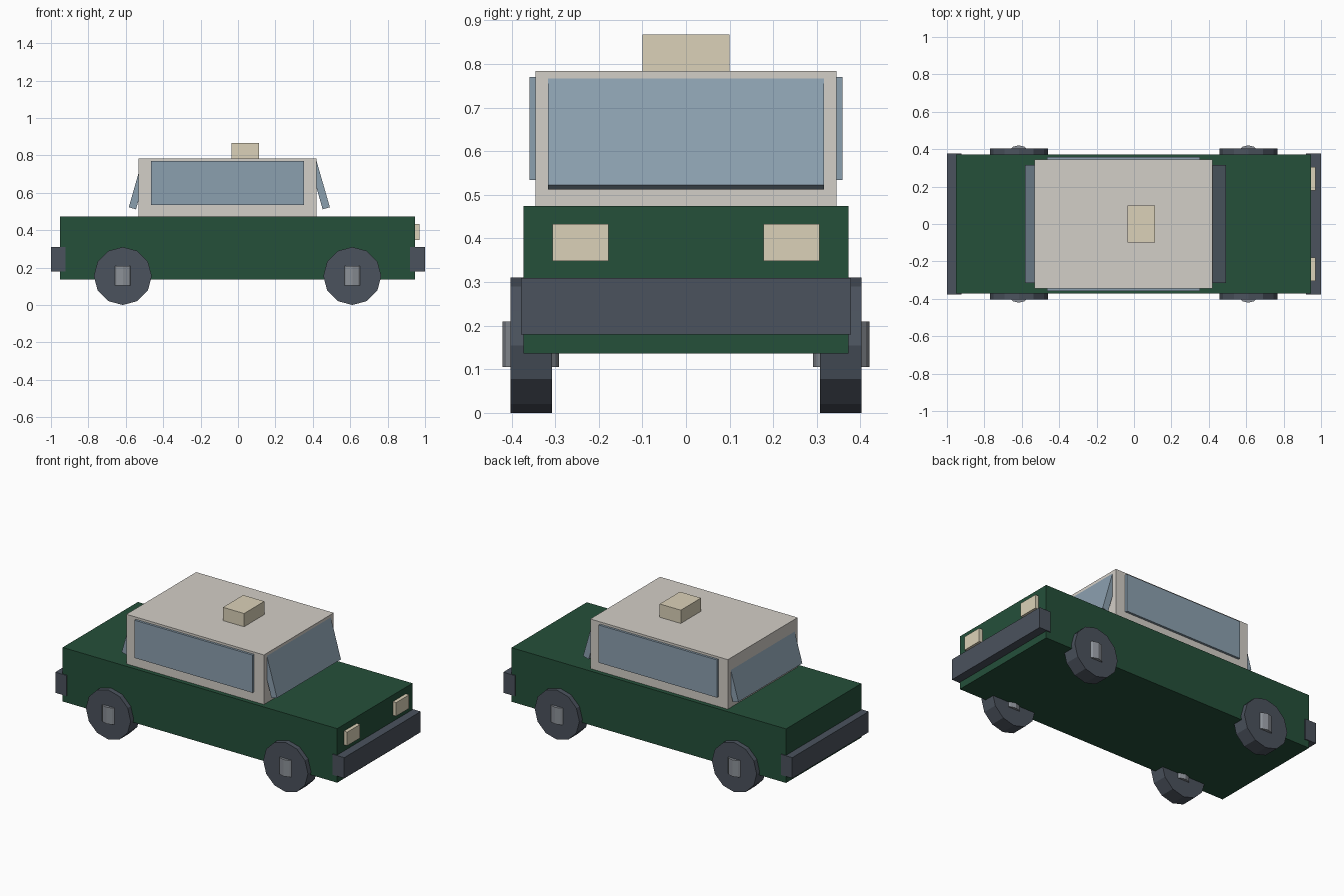
import bpy
import math

if "Cube" in bpy.data.objects:
    bpy.data.objects.remove(bpy.data.objects["Cube"])


def material(name, rgb):
    m = bpy.data.materials.new(name)
    m.diffuse_color = (*rgb, 1)
    m.use_nodes = True
    m.node_tree.nodes["Principled BSDF"].inputs["Base Color"].default_value = m.diffuse_color
    return m


GREEN = material("green_paint", (0.018, 0.08, 0.042))
CREAM = material("cream_paint", (0.65, 0.62, 0.57))
GLASS = material("blue_glass", (0.26, 0.35, 0.43))
DARK = material("dark_rubber", (0.07, 0.085, 0.11))
LAMP = material("lamp_cream", (0.71, 0.64, 0.48))
STEEL = material("hub_steel", (0.26, 0.28, 0.31))


def finish(name, mat):
    ob = bpy.context.object
    ob.name = name
    ob.data.materials.append(mat)
    return ob


def box(name, x, y, z, mat, tilt=0):
    """Box from (min, max) ranges, tilted about its own y axis."""
    ranges = (x, y, z)
    bpy.ops.mesh.primitive_cube_add(
        size=1, location=[(a + b) / 2 for a, b in ranges], rotation=(0, tilt, 0))
    ob = finish(name, mat)
    ob.scale = [b - a for a, b in ranges]
    return ob


def cylinder(name, radius, depth, loc, mat, rot=(0, 0, 0)):
    bpy.ops.mesh.primitive_cylinder_add(
        vertices=12, radius=radius, depth=depth, location=loc, rotation=rot)
    return finish(name, mat)


# Body, cabin and roof sign
box("body", (-0.953, 0.947), (-0.372, 0.372), (0.136, 0.474), GREEN)
box("cabin", (-0.531, 0.421), (-0.345, 0.345), (0.465, 0.784), CREAM)
box("roof_sign", (-0.034, 0.112), (-0.1, 0.1), (0.775, 0.867), LAMP)

# Sloping front and rear glass
for name, cx, side in (("windshield", 0.436, 1), ("rear_window", -0.529, -1)):
    box(name, (cx - 0.02, cx + 0.02), (-0.316, 0.316), (0.512, 0.772),
        GLASS, tilt=-side * math.radians(16))

# Bumpers
box("front_bumper", (0.92, 1.0), (-0.378, 0.378), (0.18, 0.309), DARK)
box("rear_bumper", (-1.0, -0.922), (-0.378, 0.378), (0.18, 0.309), DARK)

# Parts mirrored left and right
for label, s in (("right", -1), ("left", 1)):
    def span(a, b):
        return tuple(sorted((s * a, s * b)))

    box(f"side_window_{label}", (-0.465, 0.353), span(0.33, 0.359), (0.534, 0.77), GLASS)
    box(f"headlight_{label}", (0.93, 0.97), span(0.178, 0.306), (0.348, 0.433), LAMP)
    # Wheels with upright hub drums showing through both faces
    for end, x in (("rear", -0.616), ("front", 0.611)):
        cylinder(f"wheel_{end}_{label}", 0.155, 0.095, (x, s * 0.355, 0.155),
                 DARK, (math.pi / 2, 0, 0))
        cylinder(f"hub_{end}_{label}", 0.065, 0.104, (x, s * 0.356, 0.157), STEEL)
